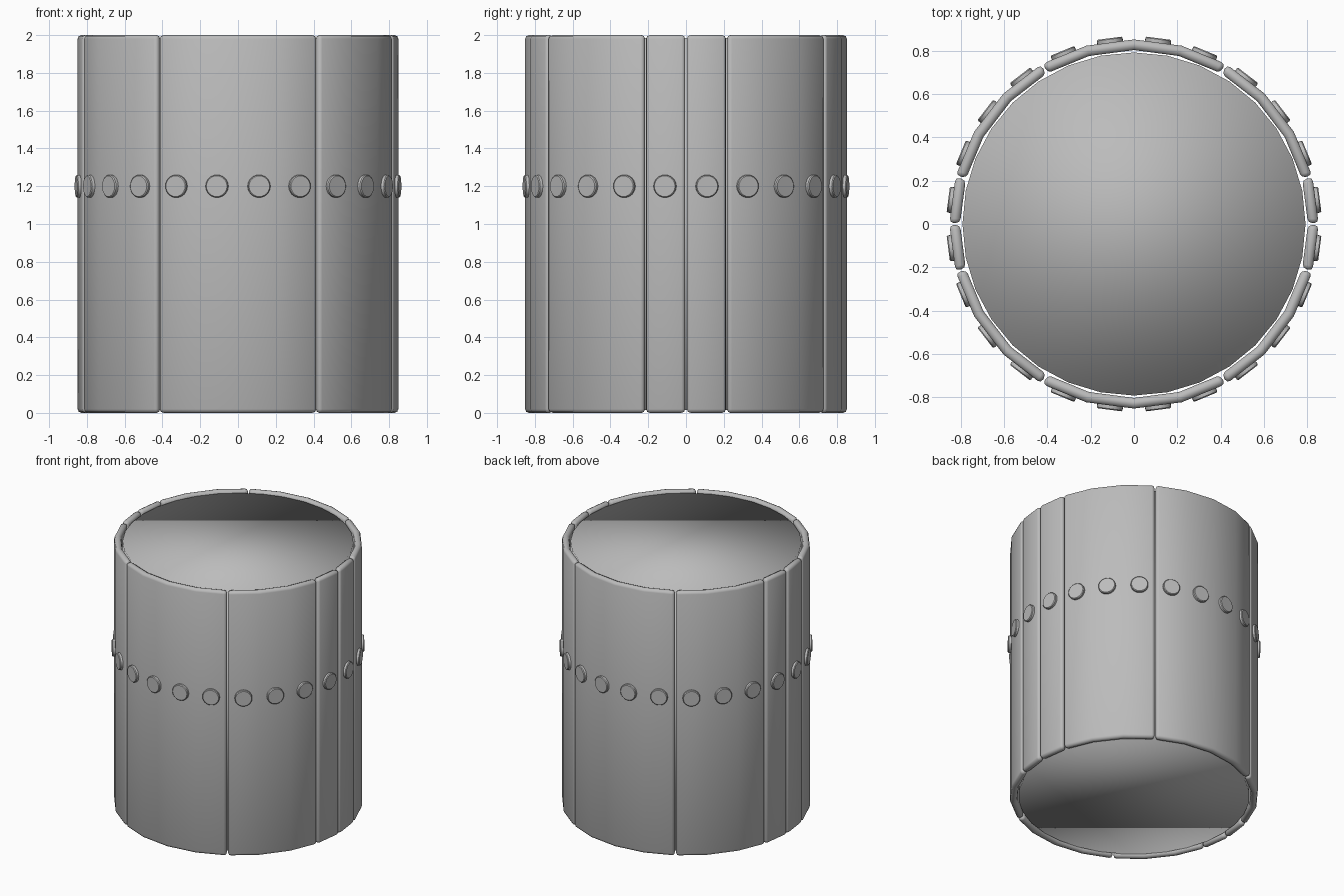
import bpy, bmesh
from math import sin, cos, radians, pi
from mathutils import Matrix

cube = bpy.data.objects.get("Cube")
if cube:
    bpy.data.objects.remove(cube, do_unlink=True)

HEIGHT = 2.0
OUTER, INNER = 0.852, 0.803
STEP = 15            # degrees per facet
GAP = 0.3            # half the seam width, in degrees

steel = bpy.data.materials.new("grey_steel")
steel.use_nodes = True
colour = (0.5, 0.5, 0.5, 1)
steel.diffuse_color = colour
steel.node_tree.nodes["Principled BSDF"].inputs["Base Color"].default_value = colour


def add_object(name, bm, smooth=True, bevel=0.0, segments=1):
    bmesh.ops.recalc_face_normals(bm, faces=bm.faces[:])
    for face in bm.faces:
        face.smooth = smooth
    mesh = bpy.data.meshes.new(name)
    bm.to_mesh(mesh)
    bm.free()
    mesh.materials.append(steel)
    obj = bpy.data.objects.new(name, mesh)
    bpy.context.collection.objects.link(obj)
    if bevel:
        mod = obj.modifiers.new("edge_bevel", 'BEVEL')
        mod.width = bevel
        mod.segments = segments
        mod.limit_method = 'ANGLE'
        mod.angle_limit = radians(30)
    return obj


def wall_panel(name, start, end):
    """Faceted curved plate between two angles in degrees."""
    angles = [start + GAP, *range(start + STEP, end, STEP), end - GAP]
    bm = bmesh.new()
    rings = []
    for angle in angles:
        a = radians(angle)
        rings.append([bm.verts.new((r * cos(a), r * sin(a), z))
                      for r, z in ((OUTER, 0), (OUTER, HEIGHT),
                                   (INNER, HEIGHT), (INNER, 0))])
    for a, b in zip(rings, rings[1:]):
        for i in range(4):
            j = (i + 1) % 4
            bm.faces.new((a[i], b[i], b[j], a[j]))
    bm.faces.new(rings[0])
    bm.faces.new(rings[-1])
    return add_object(name, bm, bevel=0.02, segments=2)


# Inner drum, smooth across its closed ends
bm = bmesh.new()
bmesh.ops.create_cone(bm, cap_ends=True, segments=32, radius1=0.792,
                      radius2=0.792, depth=HEIGHT - 0.03,
                      matrix=Matrix.Translation((0, 0, HEIGHT / 2)))
add_object("inner_drum", bm)

# Outer plates separated by narrow seams
seams = [0, 15, 60, 120, 165, 180, 195, 240, 300, 345, 360]
for i, (start, end) in enumerate(zip(seams, seams[1:])):
    wall_panel(f"wall_panel_{i + 1}", start, end)

# One round stud in the middle of each facet
bm = bmesh.new()
for i in range(360 // STEP):
    turn = Matrix.Rotation(radians(STEP * (i + 0.5)), 4, 'Z')
    place = Matrix.Translation((0.85, 0, 1.2)) @ Matrix.Rotation(pi / 2, 4, 'Y')
    bmesh.ops.create_cone(bm, cap_ends=True, segments=24, radius1=0.06,
                          radius2=0.06, depth=0.03, matrix=turn @ place)
studs = add_object("stud_band", bm, bevel=0.005)
bpy.ops.object.select_all(action='DESELECT')
studs.select_set(True)
bpy.context.view_layer.objects.active = studs
bpy.ops.object.shade_smooth_by_angle(angle=radians(30))
